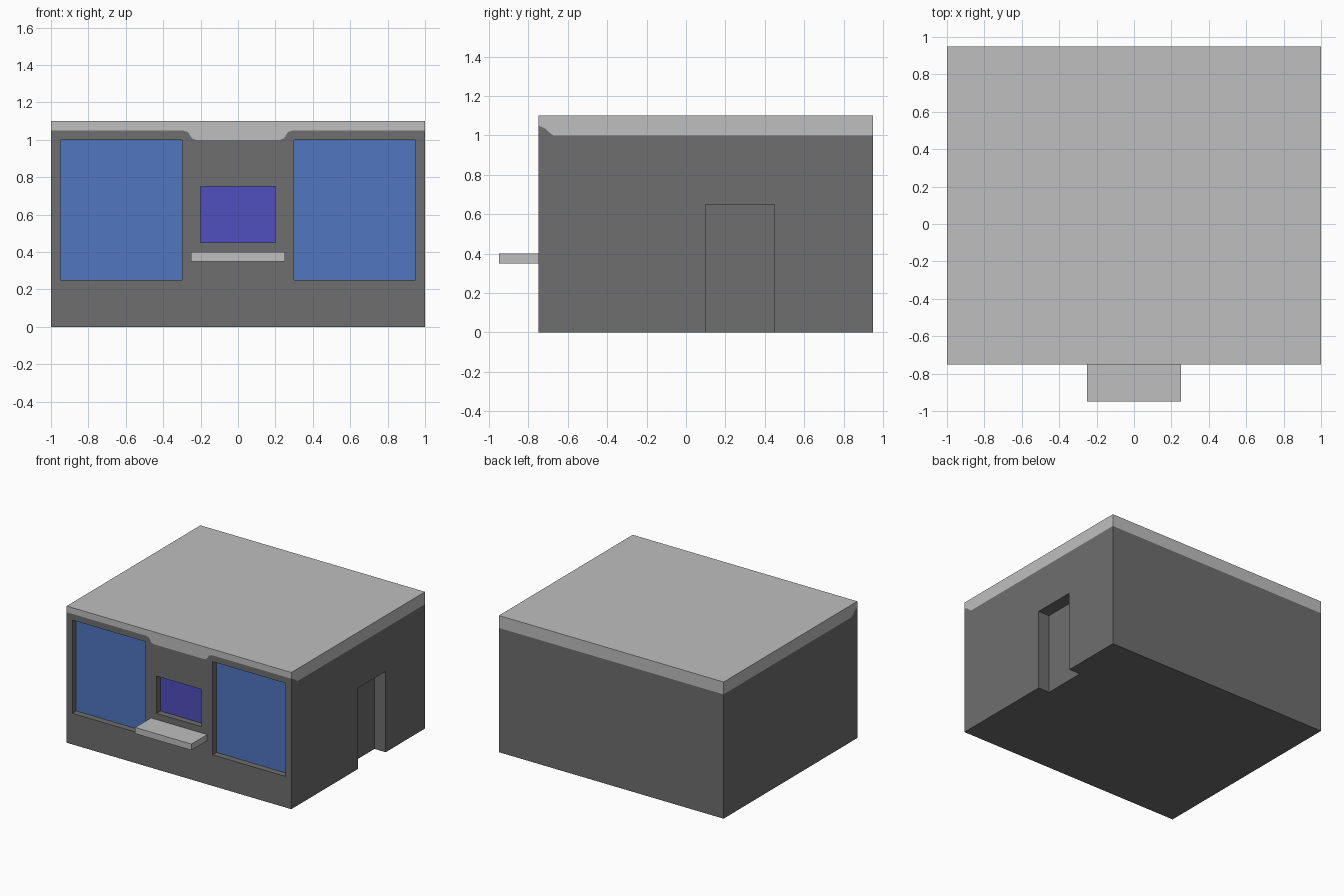
import bpy, bmesh
from mathutils import Vector

cube = bpy.data.objects.get("Cube")
if cube:
    bpy.data.objects.remove(cube, do_unlink=True)


def srgb(r, g, b):
    lin = [(c / 255 / 12.92) if c < 11 else ((c / 255 + 0.055) / 1.055) ** 2.4 for c in (r, g, b)]
    return (*lin, 1.0)


def material(name, colour):
    m = bpy.data.materials.new(name)
    m.use_nodes = True
    m.diffuse_color = colour
    m.node_tree.nodes["Principled BSDF"].inputs["Base Color"].default_value = colour
    return m


WALL = material("dark grey wall", srgb(110, 110, 110))
ROOF = material("light grey roof", srgb(191, 191, 191))
GLASS = material("blue glass", srgb(80, 118, 192))
HATCH = material("violet glass", srgb(80, 79, 191))


def add_object(name, bm, *mats):
    mesh = bpy.data.meshes.new(name)
    bmesh.ops.recalc_face_normals(bm, faces=bm.faces)
    bm.to_mesh(mesh)
    bm.free()
    for m in mats:
        mesh.materials.append(m)
    obj = bpy.data.objects.new(name, mesh)
    bpy.context.collection.objects.link(obj)
    return obj


def box(name, lo, hi, *mats):
    bm = bmesh.new()
    bmesh.ops.create_cube(bm, size=1)
    lo, hi = Vector(lo), Vector(hi)
    for v in bm.verts:
        v.co = Vector([(a + b) / 2 + c * (b - a) for a, b, c in zip(lo, hi, v.co)])
    return add_object(name, bm, *mats)


FRONT, BACK, EAVES, TOP = -0.75, 0.95, 1.0, 1.1
INSET = FRONT + 0.05

# Walls with recessed windows and doorway
walls = box("walls", (-1, FRONT, 0), (1, BACK, EAVES), WALL, GLASS, HATCH)
recesses = [
    ((-0.95, FRONT - 0.1, 0.25), (-0.30, INSET, 1.05)),   # right window
    ((0.30, FRONT - 0.1, 0.25), (0.95, INSET, 1.05)),     # left window
    ((-0.20, FRONT - 0.1, 0.45), (0.20, INSET, 0.75)),    # serving hatch
    ((0.90, 0.10, -0.1), (1.10, 0.45, 0.65)),             # doorway
]
for lo, hi in recesses:
    cutter = box("recess_cutter", lo, hi)
    cutter.hide_render = True
    mod = walls.modifiers.new("recess", 'BOOLEAN')
    mod.operation, mod.solver, mod.object = 'DIFFERENCE', 'EXACT', cutter
    bpy.context.view_layer.objects.active = walls
    bpy.ops.object.modifier_apply(modifier=mod.name)
    bpy.data.objects.remove(cutter, do_unlink=True)

# Glass on the back of each front recess
for f in walls.data.polygons:
    f.material_index = 0
    if f.normal.y < -0.9 and abs(f.center.y - INSET) < 0.01:
        f.material_index = 1 if abs(f.center.x) > 0.25 else 2

# Roof slab whose lower front edge carries wall-coloured fascia shapes
front_curve = [(0.294, 1.05), (0.267, 1.042), (0.254, 1.02), (0.246, 1.008), (0.225, EAVES)]
side_curve = [(FRONT, 1.05), (-0.715, 1.035), (-0.70, 1.02), (-0.675, EAVES)]
bm = bmesh.new()


def face(points, mat):
    bm.faces.new([bm.verts.new(p) for p in points]).material_index = mat


for s in (-1, 1):
    edge = [(s * x, FRONT, z) for x, z in [(1, 1.05)] + front_curve]
    face(edge + [(s, FRONT, EAVES)], 1)
    side = [(s, y, z) for y, z in side_curve]
    face(side + [(s, FRONT, EAVES)], 1)
    face(side + [(s, BACK, EAVES), (s, BACK, TOP), (s, FRONT, TOP)], 0)
right = [(-x, FRONT, z) for x, z in [(1, 1.05)] + front_curve]
left = [(-x, y, z) for x, y, z in reversed(right)]
face(right + left + [(1, FRONT, TOP), (-1, FRONT, TOP)], 0)
face([(-1, BACK, EAVES), (1, BACK, EAVES), (1, BACK, TOP), (-1, BACK, TOP)], 0)
face([(-1, FRONT, TOP), (1, FRONT, TOP), (1, BACK, TOP), (-1, BACK, TOP)], 0)
face([(-1, FRONT, EAVES), (-0.225, FRONT, EAVES), (0.225, FRONT, EAVES), (1, FRONT, EAVES),
      (1, -0.675, EAVES), (1, BACK, EAVES), (-1, BACK, EAVES), (-1, -0.675, EAVES)], 1)
bmesh.ops.remove_doubles(bm, verts=bm.verts, dist=1e-4)
add_object("roof", bm, ROOF, WALL)

# Counter below the serving hatch
box("counter", (-0.25, -0.95, 0.35), (0.25, FRONT, 0.40), ROOF)
